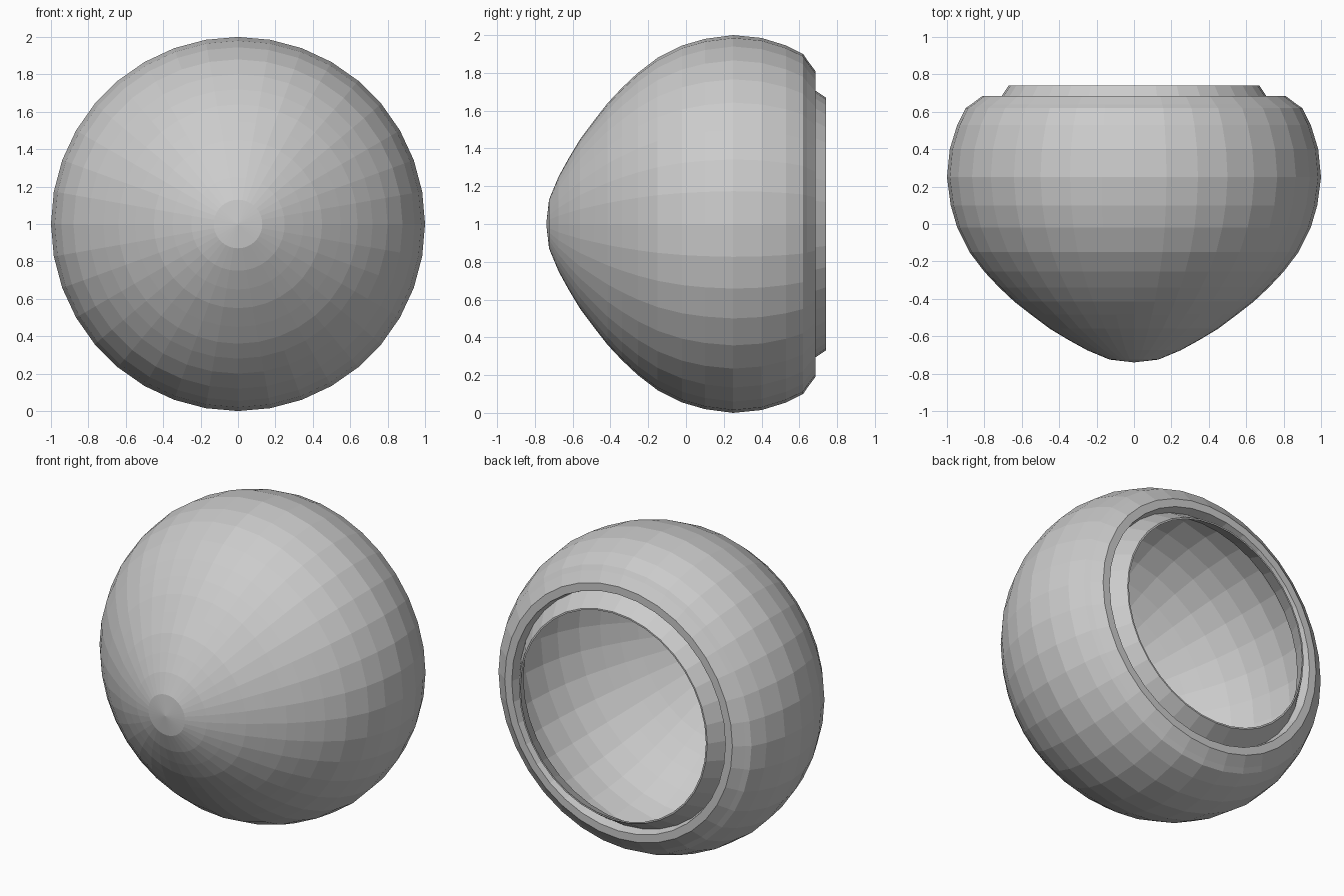
import bpy
import bmesh
from math import tau
from mathutils import Vector

cube = bpy.data.objects.get("Cube")
if cube:
    bpy.data.objects.remove(cube, do_unlink=True)

SEGMENTS = 36
CENTRE = Vector((0, 0, 1))


def lathe(name, profile, closed=False):
    """Spin (radius, y) points around the front-to-back axis."""
    bm = bmesh.new()
    verts = [bm.verts.new((r, y, CENTRE.z)) for r, y in profile]
    pairs = list(zip(verts, verts[1:]))
    if closed:
        pairs.append((verts[-1], verts[0]))
    edges = [bm.edges.new(p) for p in pairs]
    bmesh.ops.spin(bm, geom=verts + edges, cent=CENTRE, axis=(0, 1, 0),
                   angle=tau, steps=SEGMENTS)
    bmesh.ops.remove_doubles(bm, verts=bm.verts, dist=0.0005)
    bmesh.ops.recalc_face_normals(bm, faces=bm.faces)
    mesh = bpy.data.meshes.new(name)
    bm.to_mesh(mesh)
    bm.free()
    obj = bpy.data.objects.new(name, mesh)
    bpy.context.collection.objects.link(obj)
    return obj


# Egg-shaped outer wall, from the front tip to the back shoulder
outer = [(0, -.74), (.13, -.725), (.25, -.675), (.35, -.62), (.45, -.56),
         (.55, -.485), (.64, -.415), (.72, -.34), (.8, -.255), (.88, -.15),
         (.945, -.02), (.98, .1), (1, .25), (.985, .4), (.945, .53),
         (.9, .62), (.87, .64), (.81, .685)]

# Groove beside the rim, then the thin inner wall back to the tip
groove = [(.76, .685), (.745, .62)]
inner = [(r * .98, .2 + (y - .2) * .98) for r, y in reversed(outer[:-2])]
lathe("shell", outer + groove + inner)

# Tapered collar around the open back
lathe("rim", [(.75, .62), (.67, .74), (.66, .74), (.73, .61)], closed=True)
